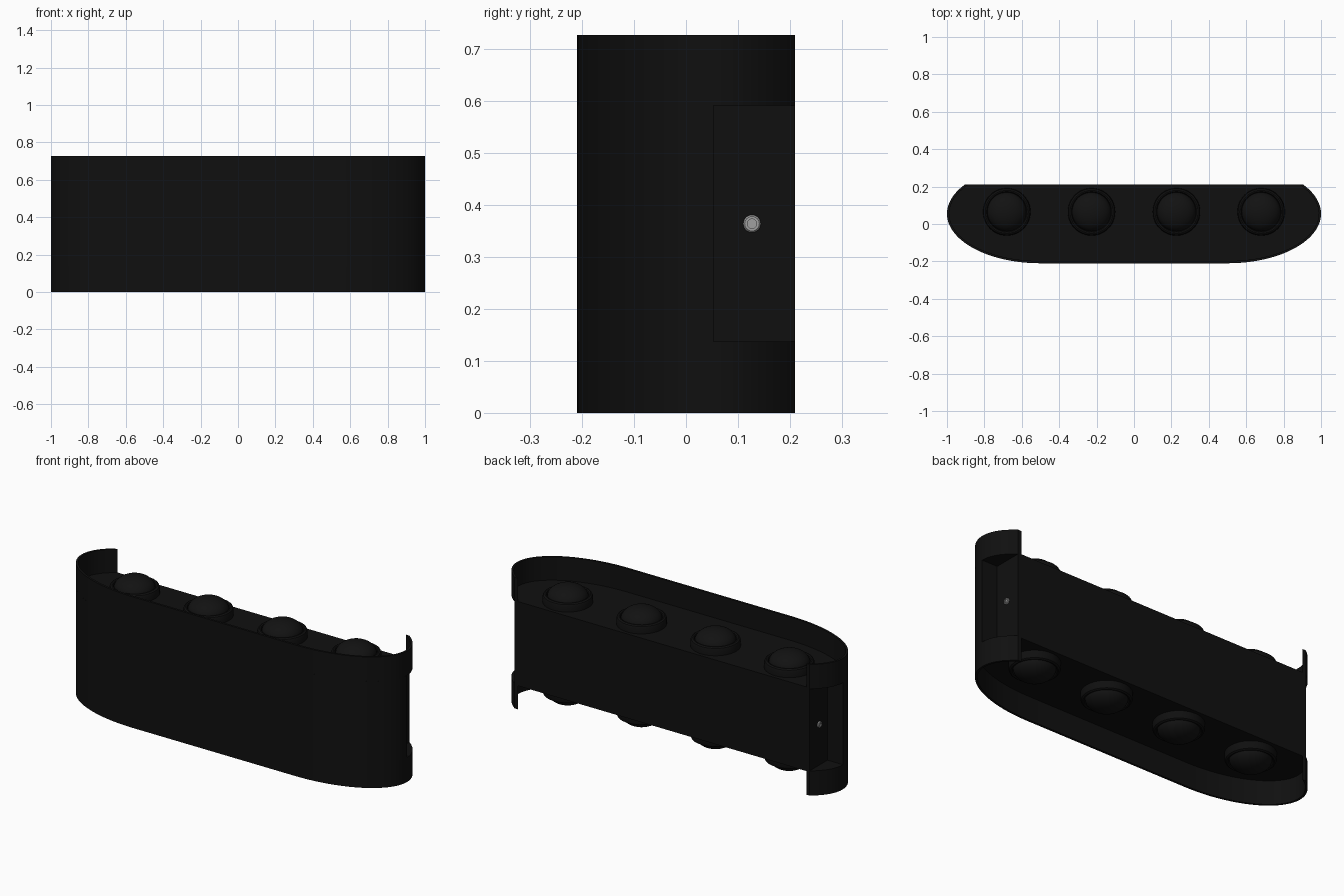
import bpy, bmesh, math
from mathutils import Matrix

if "Cube" in bpy.data.objects:
    bpy.data.objects.remove(bpy.data.objects["Cube"])

H, Z0, Z1 = 0.727, 0.137, 0.592      # total height, lower and upper plate levels
CX, CY, RX, RY = 0.5, 0.055, 0.5, 0.265
BACK, NOTCH_Y = 0.21, 0.053


def material(name, v):
    m = bpy.data.materials.new(name)
    m.diffuse_color = (v, v, v, 1)
    m.use_nodes = True
    m.node_tree.nodes["Principled BSDF"].inputs["Base Color"].default_value = m.diffuse_color
    return m


black = material("black_paint", 0.005)
lens_black = material("dark_lens", 0.006)
steel = material("steel", 0.35)


def finish(bm, name, mat):
    bmesh.ops.recalc_face_normals(bm, faces=bm.faces)
    me = bpy.data.meshes.new(name)
    bm.to_mesh(me)
    bm.free()
    ob = bpy.data.objects.new(name, me)
    bpy.context.collection.objects.link(ob)
    me.materials.append(mat)
    bpy.ops.object.select_all(action='DESELECT')
    ob.select_set(True)
    bpy.context.view_layer.objects.active = ob
    bpy.ops.object.shade_smooth_by_angle(angle=math.radians(30))
    return ob


def outline(y_end, inset=0.0, n=28):
    """Open bow-shaped path from the right end, round the front, to the left end."""
    rx, ry = RX - inset, RY - inset
    a = math.asin((y_end - CY) / ry)
    right = []
    for i in range(n + 1):
        t = a + (-math.pi / 2 - a) * i / n
        right.append((CX + rx * math.cos(t), CY + ry * math.sin(t)))
    return right + [(-x, y) for x, y in reversed(right)]


def prism(name, pts, z0, z1, mat):
    bm = bmesh.new()
    face = bm.faces.new([bm.verts.new((x, y, z0)) for x, y in pts])
    ext = bmesh.ops.extrude_face_region(bm, geom=[face])
    verts = [g for g in ext['geom'] if isinstance(g, bmesh.types.BMVert)]
    bmesh.ops.translate(bm, verts=verts, vec=(0, 0, z1 - z0))
    return finish(bm, name, mat)


def lathe(name, profile, matrix, mat, n=48):
    bm = bmesh.new()
    vs = [bm.verts.new((r, 0, z)) for r, z in profile]
    es = [bm.edges.new(p) for p in zip(vs, vs[1:])]
    bmesh.ops.spin(bm, geom=vs + es, cent=(0, 0, 0), axis=(0, 0, 1),
                   angle=2 * math.pi, steps=n)
    bmesh.ops.remove_doubles(bm, verts=bm.verts, dist=1e-5)
    bmesh.ops.transform(bm, matrix=matrix, verts=bm.verts)
    return finish(bm, name, mat)


# Main body with side notches behind the curved front
x_back = outline(BACK)[0][0]
prism("body", [(x_back, BACK), (x_back, NOTCH_Y)] + outline(NOTCH_Y)
      + [(-x_back, NOTCH_Y), (-x_back, BACK)], Z0, Z1, black)

# Thin rims, open at the back, above and below the body
rim = outline(BACK) + outline(BACK, 0.012)[::-1]
prism("upper_rim", rim, Z1, H, black)
prism("lower_rim", rim, 0, Z0, black)

# Plates that carry the lamps and close the notches
plate = outline(BACK, 0.006)
prism("upper_plate", plate, Z1, Z1 + 0.006, black)
prism("lower_plate", plate, Z0 - 0.006, Z0, black)

# Lamps: bezel ring and domed lens, four up and four down
bezel = [(0.127, 0), (0.127, 0.035), (0.123, 0.045), (0.115, 0.05),
         (0.108, 0.048), (0.104, 0.04), (0.104, 0.0)]
dome = [(0.104 * math.cos(t), 0.035 + 0.065 * math.sin(t))
        for t in [math.pi / 2 * i / 10 for i in range(10)]] + [(0, 0.10)]
for x in (-0.68, -0.227, 0.227, 0.68):
    for side, z, s in (("upper", Z1, 1), ("lower", Z0, -1)):
        mtx = Matrix.Translation((x, 0.065, z)) @ Matrix.Diagonal((1, 1, s, 1))
        lathe(side + "_bezel", bezel, mtx, black)
        lathe(side + "_lens", dome, mtx, lens_black)

# Side screws with a recessed socket
screw = [(0.017, 0), (0.017, 0.006), (0.014, 0.009), (0.009, 0.009),
         (0.009, 0.004), (0, 0.004)]
for s in (-1, 1):
    mtx = (Matrix.Translation((s * x_back, 0.127, 0.364))
           @ Matrix.Rotation(s * math.pi / 2, 4, 'Y'))
    lathe("side_screw", screw, mtx, steel, 24)
